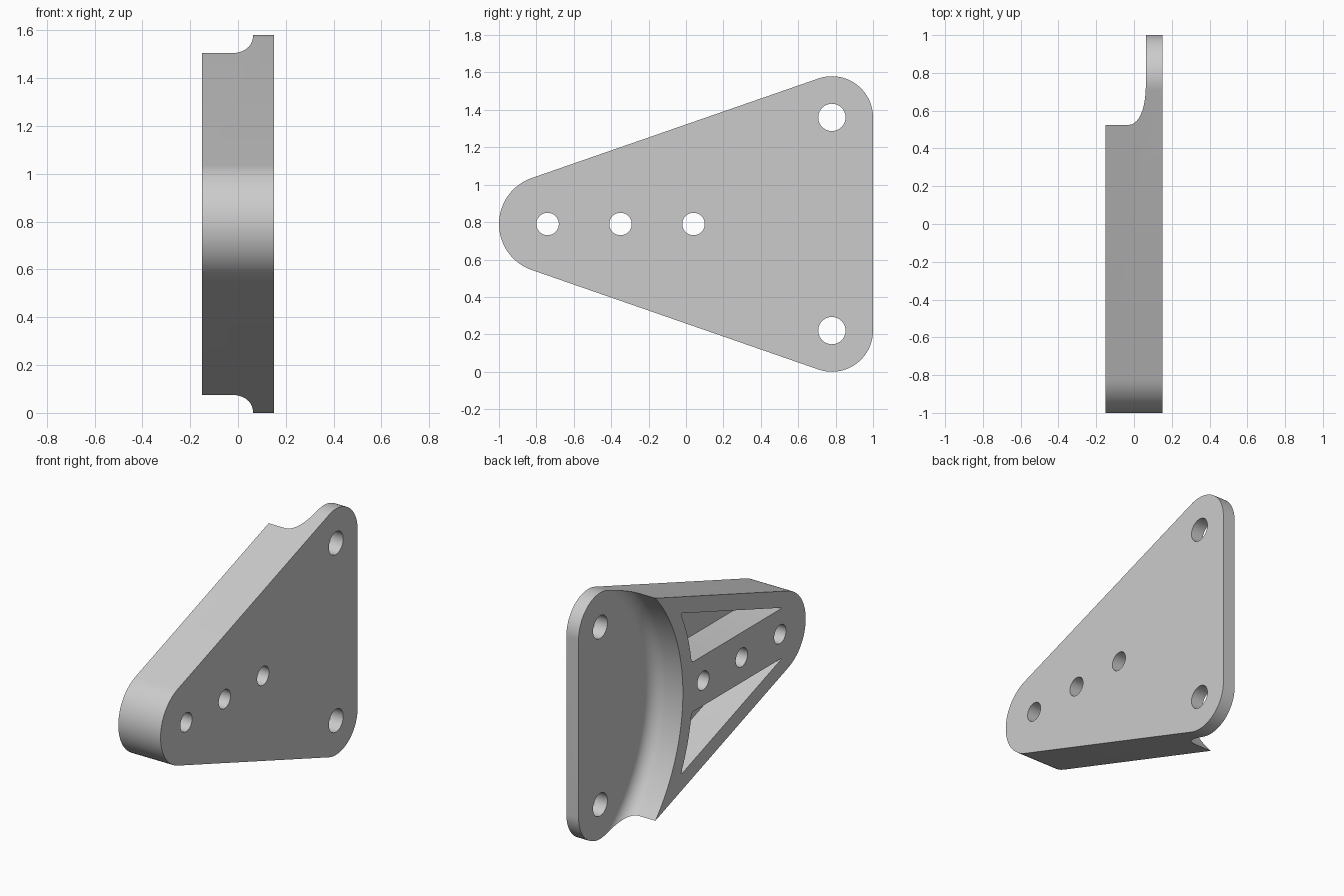
import bpy, bmesh, math
from mathutils import Vector, Matrix

if "Cube" in bpy.data.objects:
    bpy.data.objects.remove(bpy.data.objects["Cube"], do_unlink=True)

MID = 0.79                    # height of the symmetry plane
FACE, FLOOR, BACK = -0.15, 0.063, 0.15
NOSE = (Vector((-0.74, MID)), 0.26)
LOW = (Vector((0.78, 0.22)), 0.22)
HIGH = (Vector((0.78, 1.36)), 0.22)
SWEEP = Vector((1.30, MID))   # axis of the curved step
SWEEP_R = 1.054

steel = bpy.data.materials.new("Light grey metal")
steel.use_nodes = True
steel.diffuse_color = (0.6, 0.6, 0.6, 1)
steel.node_tree.nodes["Principled BSDF"].inputs["Base Color"].default_value = (0.6, 0.6, 0.6, 1)


def finish(bm, name):
    bmesh.ops.recalc_face_normals(bm, faces=bm.faces)
    mesh = bpy.data.meshes.new(name)
    bm.to_mesh(mesh)
    bm.free()
    mesh.materials.append(steel)
    obj = bpy.data.objects.new(name, mesh)
    bpy.context.collection.objects.link(obj)
    return obj


def prism(name, outline, x0, x1, corner=0):
    """Extrude a (y, z) outline along x, optionally rounding its sharp corners."""
    bm = bmesh.new()
    face = bm.faces.new([bm.verts.new((x0, p[0], p[1])) for p in outline])
    ext = bmesh.ops.extrude_face_region(bm, geom=[face])["geom"]
    bmesh.ops.translate(bm, verts=[v for v in ext if isinstance(v, bmesh.types.BMVert)],
                        vec=(x1 - x0, 0, 0))
    bmesh.ops.recalc_face_normals(bm, faces=bm.faces)
    if corner:
        sharp = [e for e in bm.edges if e.calc_face_angle() > 0.5
                 and abs(e.verts[0].co.x - e.verts[1].co.x) > 0.01]
        bmesh.ops.bevel(bm, geom=sharp, offset=corner, offset_type='OFFSET',
                        segments=6, profile=0.5, affect='EDGES')
    return finish(bm, name)


def arc(c, r, a0, a1, n):
    return [c + r * Vector((math.cos(a), math.sin(a)))
            for a in (a0 + (a1 - a0) * i / n for i in range(n + 1))]


def tangent(a, b):
    """Direction of the outward normal of the line joining two circles."""
    d = b[0] - a[0]
    return math.atan2(d.y, d.x) - math.acos((a[1] - b[1]) / d.length)


def rounded_hull(circles):
    pts = []
    for i, (c, r) in enumerate(circles):
        a0 = tangent(circles[i - 1], circles[i])
        a1 = tangent(circles[i], circles[(i + 1) % len(circles)])
        pts += arc(c, r, a0, a0 + (a1 - a0) % math.tau, 28)
    return pts


def cut(target, cutter):
    cutter.hide_render = True
    mod = target.modifiers.new("cut", 'BOOLEAN')
    mod.operation, mod.solver, mod.object = 'DIFFERENCE', 'EXACT', cutter
    bpy.context.view_layer.objects.active = target
    bpy.ops.object.modifier_apply(modifier=mod.name)
    bpy.data.objects.remove(cutter, do_unlink=True)


# Rounded triangular body
bracket = prism("triangular_bracket", rounded_hull([NOSE, LOW, HIGH]), FACE, BACK)

# Curved step with a filleted foot, turned about the sweep axis
fillet = 0.09
profile = [(0, -0.4), (0, FLOOR)]
profile += [(SWEEP_R - fillet + fillet * math.sin(t), FLOOR - fillet + fillet * math.cos(t))
            for t in (math.pi / 2 * i / 10 for i in range(11))]
profile.append((SWEEP_R, -0.4))
bm = bmesh.new()
ring = [bm.verts.new((x, SWEEP.x + r, SWEEP.y)) for r, x in profile]
edges = [bm.edges.new(pair) for pair in zip(ring, ring[1:] + ring[:1])]
bmesh.ops.spin(bm, geom=ring + edges, cent=(0, SWEEP.x, SWEEP.y), axis=(1, 0, 0),
               angle=math.tau, steps=160, use_duplicate=False)
bmesh.ops.remove_doubles(bm, verts=bm.verts, dist=0.0005)
bmesh.ops.dissolve_degenerate(bm, edges=bm.edges, dist=0.0001)
bmesh.ops.delete(bm, geom=[e for e in bm.edges if not e.link_faces], context='EDGES')
# Drop the faces collapsed onto the axis
bmesh.ops.delete(bm, geom=[f for f in bm.faces if f.calc_area() < 1e-7], context='FACES')
cut(bracket, finish(bm, "step_cutter"))

# Two mirrored pockets either side of the central rib
rim, rib = 0.1, 0.16
phi = tangent(HIGH, NOSE)
normal = Vector((math.cos(phi), math.sin(phi)))
reach = NOSE[1] - rim
R = SWEEP_R + rim
tip = Vector((NOSE[0].x + (reach - rib * normal.y) / normal.x, MID + rib))
low_angle = math.pi - math.asin(rib / R)
high_angle = phi % math.tau + math.acos((reach - normal.dot(SWEEP - NOSE[0])) / R)
if high_angle > math.pi:
    high_angle = phi % math.tau - math.acos((reach - normal.dot(SWEEP - NOSE[0])) / R)
upper = [tip] + arc(SWEEP, R, low_angle, high_angle, 16)
for side in (1, -1):
    outline = [(p.x, MID + side * (p.y - MID)) for p in upper]
    cut(bracket, prism("pocket_cutter", outline, -0.4, FLOOR, corner=0.02))

# Through holes: three along the rib, two in the mounting plate
holes = [(Vector((y, MID)), 0.06) for y in (-0.74, -0.35, 0.04)]
holes += [(c, 0.073) for c, r in (LOW, HIGH)]
for c, r in holes:
    cut(bracket, prism("hole_cutter", arc(c, r, 0, math.tau, 40)[:-1], -0.4, 0.4))

# Smooth curves, crisp edges
bpy.ops.object.select_all(action='DESELECT')
bracket.select_set(True)
bpy.context.view_layer.objects.active = bracket
bpy.ops.object.shade_smooth_by_angle(angle=math.radians(30))
